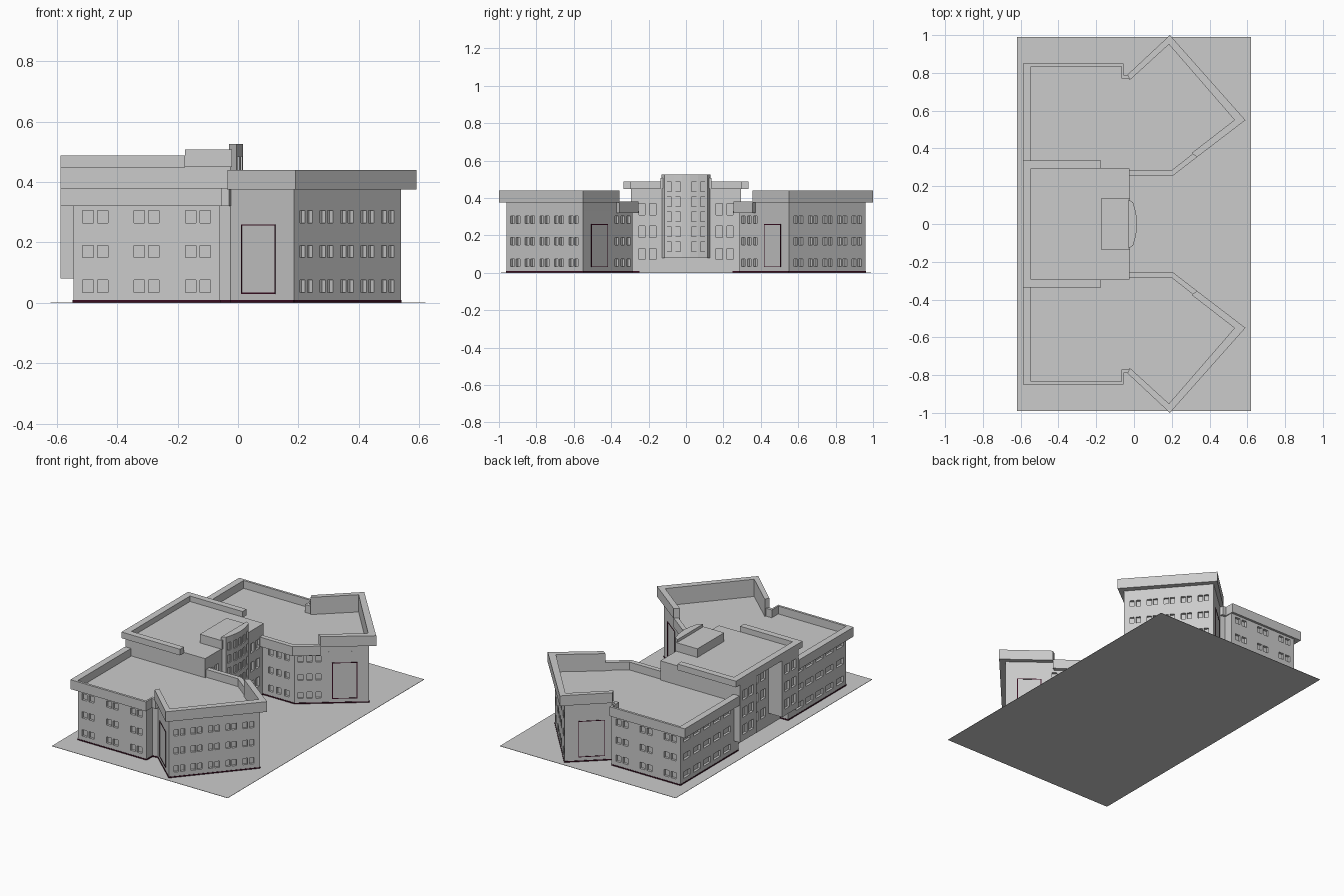
import bpy, bmesh, math
from mathutils import Matrix, Vector

if "Cube" in bpy.data.objects:
    bpy.data.objects.remove(bpy.data.objects["Cube"])


def material(name, rgb):
    m = bpy.data.materials.new(name)
    m.use_nodes = True
    m.diffuse_color = (*rgb, 1)
    bsdf = next(n for n in m.node_tree.nodes if n.type == 'BSDF_PRINCIPLED')
    bsdf.inputs["Base Color"].default_value = (*rgb, 1)
    bsdf.inputs["Roughness"].default_value = 0.9
    return m


GREY = material("light_grey", (0.6, 0.6, 0.6))
MAROON = material("dark_maroon", (0.04, 0.004, 0.015))


def finish(name, bm, mat):
    bmesh.ops.recalc_face_normals(bm, faces=bm.faces)
    mesh = bpy.data.meshes.new(name)
    bm.to_mesh(mesh)
    bm.free()
    mesh.materials.append(mat)
    obj = bpy.data.objects.new(name, mesh)
    bpy.context.collection.objects.link(obj)
    return obj


def prism(name, pts, z0, z1, side=1, mat=GREY):
    """Extrude a plan outline from z0 to z1; side=-1 mirrors it in y."""
    bm = bmesh.new()
    face = bm.faces.new([bm.verts.new((x, y * side, z0)) for x, y in pts])
    top = bmesh.ops.extrude_face_region(bm, geom=[face])
    verts = [v for v in top["geom"] if isinstance(v, bmesh.types.BMVert)]
    bmesh.ops.translate(bm, verts=verts, vec=(0, 0, z1 - z0))
    return finish(name, bm, mat)


def rect(x0, x1, y0, y1):
    return [(x0, y0), (x1, y0), (x1, y1), (x0, y1)]


def add_bar(bm, a, b, t0, t1, z0, z1, thick, side):
    """Box lying along the wall a-b, between fractions t0 and t1."""
    a, b = Vector((a[0], a[1] * side, 0)), Vector((b[0], b[1] * side, 0))
    d = b - a
    mid = a + d * (t0 + t1) / 2 + Vector((0, 0, (z0 + z1) / 2))
    size = (d.length * (t1 - t0), thick, z1 - z0)
    mat = (Matrix.Translation(mid) @ Matrix.Rotation(math.atan2(d.y, d.x), 4, 'Z')
           @ Matrix.Diagonal((*size, 1)))
    bmesh.ops.create_cube(bm, size=1, matrix=mat)


def cut_windows(obj, walls, rows, height, side=1, depth=0.015):
    """Recess rows of windows; walls are (a, b, centres, width)."""
    bm = bmesh.new()
    for a, b, centres, width in walls:
        half = width / (Vector(b) - Vector(a)).length / 2
        for t in centres:
            for z in rows:
                add_bar(bm, a, b, t - half, t + half, z - height / 2,
                        z + height / 2, depth * 2, side)
    cutter = finish("window_cutter", bm, GREY)
    cutter.hide_render = True
    mod = obj.modifiers.new("windows", 'BOOLEAN')
    mod.operation, mod.solver, mod.object = 'DIFFERENCE', 'EXACT', cutter
    bpy.context.view_layer.objects.active = obj
    bpy.ops.object.modifier_apply(modifier=mod.name)
    bpy.data.objects.remove(cutter)


ROWS = (0.055, 0.17, 0.285)
PAIRS = (0.08, 0.15, 0.27, 0.34, 0.46, 0.53, 0.65, 0.72, 0.84, 0.91)
EVEN = (0.12, 0.31, 0.5, 0.69, 0.88)

# Ground plate
prism("ground", rect(-0.62, 0.62, -0.99, 0.99), 0, 0.002)

# Corners of one wing, counter-clockwise
rear_in, notch_in = (-0.545, 0.25), (-0.06, 0.775)
rear_out, side_end = (-0.545, 0.835), (-0.06, 0.835)
court, elbow = (-0.025, 0.285), (0.2, 0.285)
point, peak, heel = (0.54, 0.55), (0.185, 0.96), (-0.025, 0.77)
joint = (0.31, 0.371)
outline = [rear_in, (-0.025, 0.25), court, elbow, point, peak, heel,
           notch_in, side_end, rear_out]

for side, label in ((1, "back"), (-1, "front")):
    # Wing body with recessed windows
    body = prism(label + "_wing", outline, 0, 0.33, side)
    cut_windows(body, [
        (peak, point, PAIRS, 0.027),
        (elbow, point, (0.08, 0.2, 0.32), 0.03),
        (court, elbow, (0.25, 0.5, 0.75), 0.03),
        (rear_out, side_end, (0.1, 0.2, 0.45, 0.55, 0.8, 0.9), 0.035),
        ((-0.545, 0.30), rear_out, EVEN, 0.07)], ROWS, 0.04, side)

    # Raised wall behind the tall parapet
    prism(label + "_upper_wall",
          [heel, peak, point, joint, (0.306, 0.376), (0.532, 0.551),
           (0.185, 0.951), (-0.022, 0.762)], 0.32, 0.44, side)
    # Overhanging parapets
    prism(label + "_tall_parapet",
          [(-0.035, 0.79), (0.19, 1.0), (0.59, 0.55), (0.335, 0.355),
           joint, point, peak, heel], 0.375, 0.44, side)
    prism(label + "_court_parapet",
          [(0.335, 0.355), (0.205, 0.255), (-0.03, 0.255), (-0.03, 0.285),
           elbow, joint], 0.32, 0.38, side)
    prism(label + "_low_parapet",
          [(-0.587, 0.30), (-0.587, 0.85), (-0.06, 0.85), side_end,
           rear_out, (-0.545, 0.30)], 0.32, 0.38, side)
    prism(label + "_notch_parapet",
          [(-0.055, 0.85), (-0.055, 0.79), (-0.03, 0.79), (-0.022, 0.77),
           (-0.066, 0.77), (-0.066, 0.85)], 0.32, 0.38, side)

    # Dark plinth line round the foot of the wing
    bm = bmesh.new()
    for a, b in zip(outline, outline[1:] + outline[:1]):
        add_bar(bm, a, b, 0, 1, 0.002, 0.009, 0.004, side)
    finish(label + "_plinth", bm, MAROON)

    # Thin panel frames on the two angled walls
    bm = bmesh.new()
    for a, b, t0, t1 in ((heel, peak, 0.17, 0.71), (elbow, point, 0.5, 0.84)):
        for u0, u1, z0, z1 in ((t0, t0 + 0.012, 0.03, 0.26),
                               (t1 - 0.012, t1, 0.03, 0.26),
                               (t0, t1, 0.03, 0.034), (t0, t1, 0.256, 0.26)):
            add_bar(bm, a, b, u0, u1, z0, z1, 0.004, side)
    finish(label + "_panel_frames", bm, MAROON)

    # Raised rear bay of the central block
    bay = prism(label + "_rear_bay", rect(-0.587, -0.48, 0.13, 0.295),
                0.08, 0.45, side)
    cut_windows(bay, [((-0.587, 0.13), (-0.587, 0.295), (0.3, 0.7), 0.045)],
                (0.15, 0.26, 0.37), 0.06, side)

# Central block
centre = prism("central_block", rect(-0.49, -0.025, -0.295, 0.295), 0, 0.445)
cut_windows(centre, [
    ((-0.49, -0.13), (-0.49, 0.13), (0.2, 0.5, 0.8), 0.05),
    ((-0.025, -0.295), (-0.025, 0.295), (0.1, 0.2, 0.8, 0.9), 0.035)],
    (0.1, 0.22, 0.34), 0.06)
prism("central_roof", rect(-0.587, -0.025, -0.295, 0.295), 0.44, 0.452)

# U-shaped parapet open toward the court
prism("central_parapet",
      [(-0.175, -0.335), (-0.587, -0.335), (-0.587, 0.335), (-0.175, 0.335),
       (-0.175, 0.295), (-0.545, 0.295), (-0.545, -0.295), (-0.175, -0.295)],
      0.448, 0.487)

# Roof house and faceted stair tower
prism("roof_house", rect(-0.175, -0.02, -0.135, 0.135), 0.45, 0.507)
half = [(-0.03, 0.13), (-0.005, 0.115), (0.009, 0.065), (0.016, 0.022)]
curve = half + [(x, -y) for x, y in reversed(half)]
tower = prism("stair_tower", curve, 0.08, 0.525)
cut_windows(tower, [(a, b, (0.5,), 0.026) for a, b in zip(curve[1:-2], curve[2:-1])],
            (0.14, 0.22, 0.30, 0.38, 0.46), 0.05, depth=0.008)
